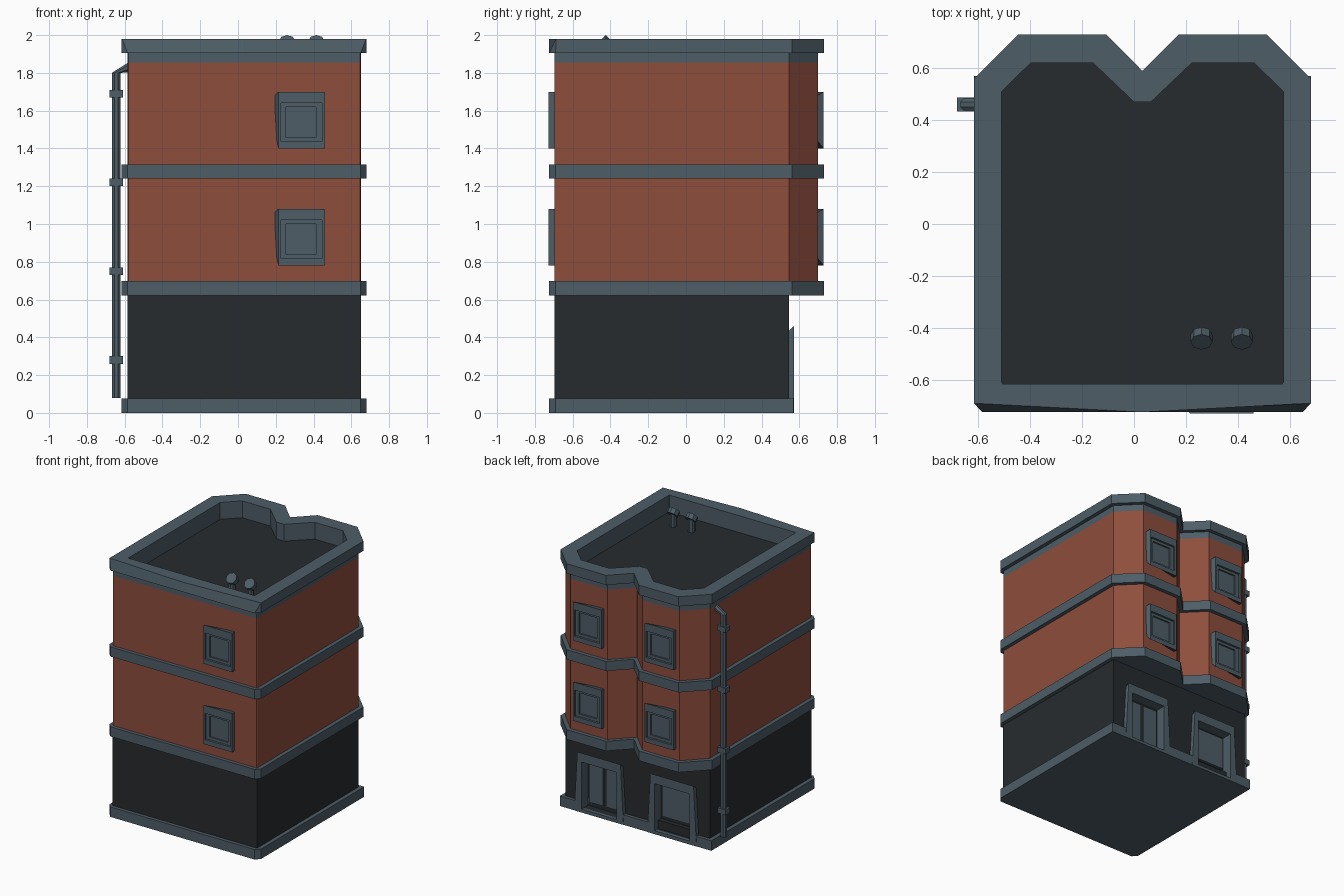
import bpy, math
from math import cos, sin, pi

if "Cube" in bpy.data.objects:
    bpy.data.objects.remove(bpy.data.objects["Cube"])

def material(name, rgb):
    m = bpy.data.materials.new(name)
    m.diffuse_color = (*rgb, 1)
    m.use_nodes = True
    m.node_tree.nodes["Principled BSDF"].inputs["Base Color"].default_value = m.diffuse_color
    return m

SLATE = material("slate", (0.075, 0.11, 0.135))
BRICK = material("brick", (0.27, 0.075, 0.045))
CHARCOAL = material("charcoal", (0.02, 0.024, 0.027))

def loft(name, rings, mat, start=False, end=False):
    """Bridge equal-sized point rings, optionally capping the ends."""
    n = len(rings[0])
    verts = [p for r in rings for p in r]
    faces = []
    for k in range(len(rings) - 1):
        for i in range(n):
            j = (i + 1) % n
            faces.append((k * n + i, k * n + j, (k + 1) * n + j, (k + 1) * n + i))
    if start:
        faces.append(tuple(reversed(range(n))))
    if end:
        faces.append(tuple(range(len(verts) - n, len(verts))))
    me = bpy.data.meshes.new(name)
    me.from_pydata(verts, [], faces)
    me.materials.append(mat)
    ob = bpy.data.objects.new(name, me)
    bpy.context.collection.objects.link(ob)
    return ob

def box(name, x0, x1, y0, y1, z0, z1, mat):
    ring = [(x0, y0), (x1, y0), (x1, y1), (x0, y1)]
    return loft(name, [at(ring, z0), at(ring, z1)], mat, True, True)

def at(outline, z):
    return [(x, y, z) for x, y in outline]

CX = 0.0325  # building's own symmetry line
def mirrored(half):
    return [(CX + x, y) for x, y in reversed(half)] + [(CX - x, y) for x, y in half]

# Floor outlines: half from the rear notch round to the front centre
wall = mirrored([(.001, .55), (.15, .70), (.465, .70), (.6175, .545),
                 (.6175, -.69), (.613, -.697), (.001, -.697)])
trim = mirrored([(.001, .59), (.14, .73), (.478, .73), (.648, .56),
                 (.648, -.69), (.617, -.724), (.001, -.724)])
trim_top = mirrored([(.001, .59), (.14, .73), (.478, .73), (.648, .56),
                     (.648, -.688), (.646, -.69), (.001, -.724)])
inner = mirrored([(.033, .47), (.19, .62), (.43, .62), (.542, .51),
                  (.542, -.61), (.538, -.615), (.001, -.615)])
base = mirrored([(.001, .57), (.648, .57), (.648, -.69), (.617, -.724), (.001, -.724)])

# Ground floor and plinth with two recessed openings at the rear
ground = box("ground_floor", -.585, .65, -.697, .545, .02, .64, CHARCOAL)
plinth = loft("plinth", [at(base, 0), at(base, .077)], SLATE, True, True)
OPENINGS = (.345, -.28)
for cx in OPENINGS:
    cutter = box("cutter", cx - .155, cx + .155, .49, .75, .025, .41, CHARCOAL)
    cutter.hide_render = True
    for ob in (ground, plinth):
        mod = ob.modifiers.new("opening", 'BOOLEAN')
        mod.operation = 'DIFFERENCE'
        mod.object = cutter
        bpy.context.view_layer.objects.active = ob
        bpy.ops.object.modifier_apply(modifier=mod.name)
    bpy.data.objects.remove(cutter)

# Upper brick storeys and trim bands
for i, (z0, z1) in enumerate([(.695, 1.24), (1.315, 1.855)]):
    loft(f"brick_storey_{i}", [at(wall, z0), at(wall, z1)], BRICK)
loft("lower_band", [at(trim, .622), at(trim, .697), at(wall, .697)], SLATE, start=True)
loft("middle_band", [at(wall, 1.24), at(trim, 1.24), at(trim, 1.315), at(wall, 1.315)], SLATE)
loft("parapet", [at(wall, 1.855), at(wall, 1.905), at(trim, 1.905), at(trim_top, 1.98),
                 at(inner, 1.98), at(inner, 1.85)], SLATE)
loft("roof", [at(inner, 1.849), at(inner, 1.85)], CHARCOAL, end=True)

# Windows: stepped frames, skewed on the viewer's left
def rect(u0, u1, w0, w1, d):
    return [(u0, d, w0), (u1, d, w0), (u1, d, w1), (u0, d, w1)]

def window(name, cx, z, side):
    rings = [
        [(-.135, -.01, .05), (.1225, -.01, .0), (.1225, -.01, .30), (-.148, -.01, .275)],
        rect(-.1225, .1225, 0, .30, .032),
        rect(-.11, .107, .037, .24, .032),
        rect(-.11, .107, .037, .24, .016),
        rect(-.083, .075, .058, .22, .016),
        rect(-.083, .075, .058, .22, .004)]
    # side -1 = front wall, +1 = rear wall
    loft(name, [[(cx - side * u, side * (.697 + d), z + w) for u, d, w in r] for r in rings],
         SLATE, end=True)

for i, z in enumerate((.78, 1.40)):
    window(f"front_window_{i}", .3375, z, -1)
    for j, cx in enumerate((.335, -.28)):
        window(f"rear_window_{i}_{j}", cx, z, 1)

# Door and shop-window surrounds: flared U-shaped frames
def portal(name, cx):
    def u_ring(half, foot, top, y):
        return [(cx + foot, y, .0), (cx + half, y, top), (cx - half, y, top), (cx - foot, y, .0)]
    loft(name, [u_ring(.19, .215, .43, .54), u_ring(.185, .21, .46, .572),
                u_ring(.15, .15, .39, .572), u_ring(.15, .15, .39, .49)], SLATE)

for name, cx in zip(("door_surround", "shop_surround"), OPENINGS):
    portal(name, cx)
for s in (-1, 1):
    c = OPENINGS[0] + s * .073
    box("door_leaf", c - .06, c + .06, .48, .505, .06, .37, SLATE)
c = OPENINGS[1]
box("shop_window", c - .13, c + .13, .48, .51, .12, .37, SLATE)
box("shop_sill", c - .15, c + .15, .48, .525, .025, .09, CHARCOAL)

# Drainpipe with an elbow into the wall, and its brackets
PX, PY, R = -.645, .46, .025
angles = [pi / 8 + k * pi / 4 for k in range(8)]
def pipe_ring(z):
    return [(PX + R * cos(a), PY + R * sin(a), z) for a in angles]
elbow_end = [(-.584, PY + R * sin(a), 1.828 - .027 * cos(a)) for a in angles]
loft("drainpipe", [pipe_ring(.08), pipe_ring(1.80), elbow_end], SLATE, True, True)
for z in (.28, .75, 1.22, 1.69):
    box("pipe_bracket", PX - .036, PX + .036, PY - .027, PY + .027, z - .02, z + .02, SLATE)

# Two roof vents with tilted hoods
for x in (.26, .415):
    bpy.ops.mesh.primitive_cylinder_add(vertices=8, radius=.026, depth=.11,
                                        location=(x, -.44, 1.895))
    bpy.context.object.name = "vent_stem"
    bpy.context.object.data.materials.append(SLATE)
    bpy.ops.mesh.primitive_cylinder_add(vertices=8, radius=.042, depth=.04,
                                        location=(x, -.44, 1.956), rotation=(pi / 4, 0, 0))
    bpy.context.object.name = "vent_hood"
    bpy.context.object.data.materials.append(SLATE)
